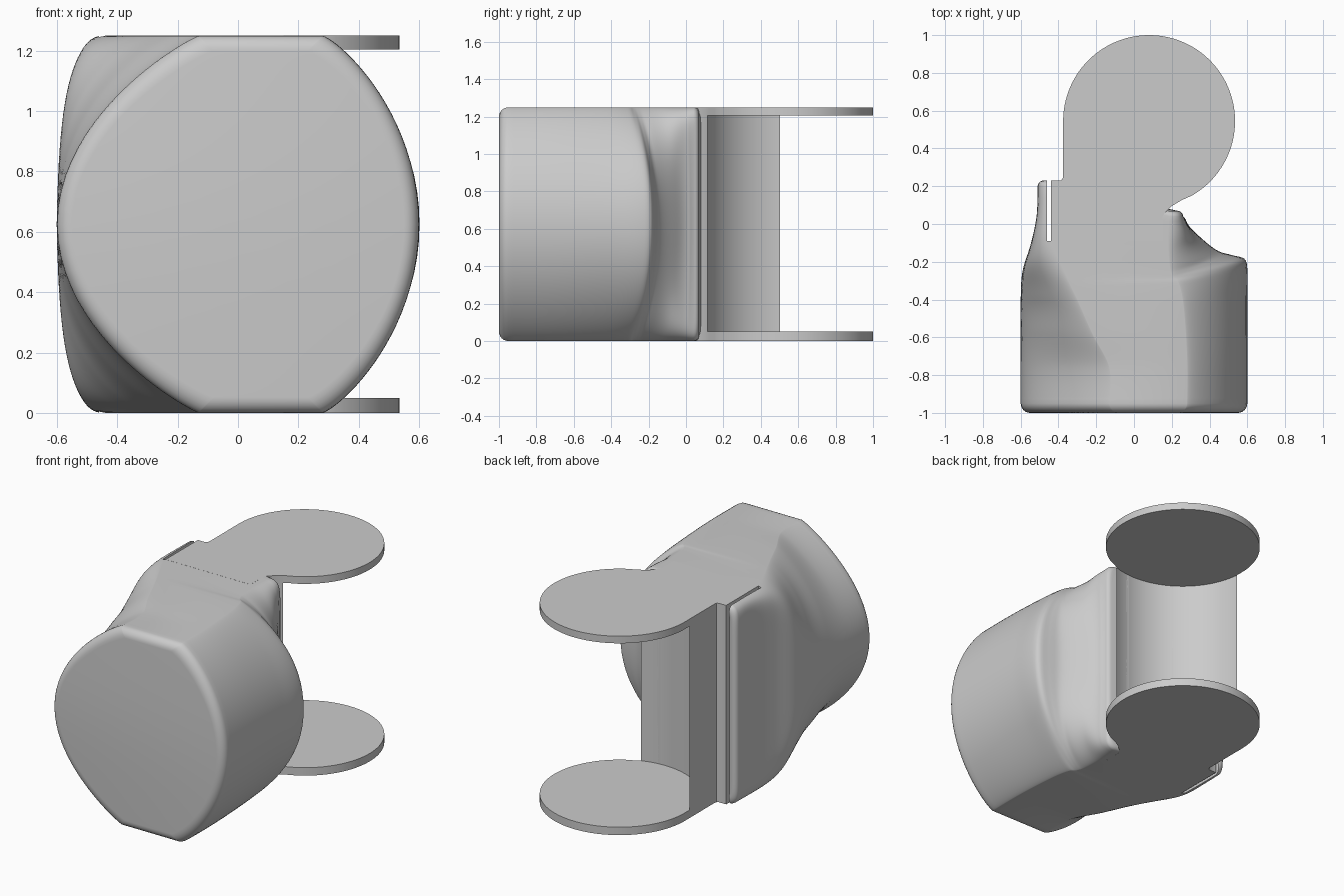
import bpy, bmesh, math
from math import sin, cos, pi

if "Cube" in bpy.data.objects:
    bpy.data.objects.remove(bpy.data.objects["Cube"])

TOP = 1.25
HINGE = (0.08, 0.545)
RAD = 0.455


def make(name, verts, faces):
    me = bpy.data.meshes.new(name)
    me.from_pydata(verts, [], faces)
    bm = bmesh.new()
    bm.from_mesh(me)
    bmesh.ops.recalc_face_normals(bm, faces=bm.faces)
    bm.to_mesh(me)
    bm.free()
    ob = bpy.data.objects.new(name, me)
    bpy.context.collection.objects.link(ob)
    return ob


def prism(name, pts, z0, z1):
    n = len(pts)
    verts = [(x, y, z) for z in (z0, z1) for x, y in pts]
    faces = [tuple(range(n)), tuple(range(n, 2 * n))]
    faces += [(i, (i + 1) % n, n + (i + 1) % n, n + i) for i in range(n)]
    return make(name, verts, faces)


def activate(ob):
    bpy.ops.object.select_all(action='DESELECT')
    ob.select_set(True)
    bpy.context.view_layer.objects.active = ob


def cut(ob, cutter):
    activate(ob)
    m = ob.modifiers.new("cut", 'BOOLEAN')
    m.operation = 'DIFFERENCE'
    m.solver = 'EXACT'
    m.object = cutter
    bpy.ops.object.modifier_apply(modifier=m.name)


def arc(r, a0, a1, n):
    return [(HINGE[0] + r * cos(math.radians(a0 + (a1 - a0) * i / n)),
             HINGE[1] + r * sin(math.radians(a0 + (a1 - a0) * i / n))) for i in range(n + 1)]


def sample(keys, s):
    # smooth interpolation of all key columns
    i = 0
    while i < len(keys) - 2 and s > keys[i + 1][0]:
        i += 1
    a, b = keys[i], keys[i + 1]
    p, q = keys[max(i - 1, 0)], keys[min(i + 2, len(keys) - 1)]
    h = b[0] - a[0]
    t = (s - a[0]) / h
    out = []
    for c in range(1, len(a)):
        m0 = (b[c] - p[c]) / (b[0] - p[0]) * h
        m1 = (q[c] - a[c]) / (q[0] - a[0]) * h
        out.append((2*t**3 - 3*t**2 + 1) * a[c] + (t**3 - 2*t**2 + t) * m0
                   + (3*t**2 - 2*t**3) * b[c] + (t**3 - t**2) * m1)
    return out


# Side curves: s, y, flat edge x, bulge, exponent, power, bow
RIGHT = [(0, -1, .28, .32, 2, .8, 0), (.3, -.7, .28, .32, 2, .8, 0),
         (.5, -.4, .26, .34, 2, .8, .02), (.6, -.24, .235, .365, 2.1, .8, .07),
         (.65, -.185, .21, .375, 2.2, .8, .1), (.7, -.165, .2, .32, 2.4, .8, .1),
         (.76, -.14, .19, .25, 3, .75, .09), (.84, -.06, .18, .16, 5, .65, .06),
         (.92, 0, .18, .105, 12, .55, .02), (1, .07, .19, .07, 20, .5, 0)]
LEFT = [(0, -1, -.13, -.47, 2, .88, 0), (.25, -.76, -.13, -.47, 2, .88, 0),
        (.4, -.58, -.22, -.38, 2.2, .85, 0), (.55, -.4, -.30, -.30, 2.8, .8, 0),
        (.68, -.25, -.37, -.22, 5, .7, 0), (.8, -.1, -.43, -.115, 12, .55, 0),
        (.9, .05, -.45, -.065, 20, .5, 0), (1, .23, -.45, -.06, 20, .5, 0)]

# Rings with rounded front and back rims: s, y shift, inset
rings = [(0, .05 * (1 - cos(a)), .05 * (1 - sin(a))) for a in [k * pi / 12 for k in range(7)]]
rings += [(.08 + .87 * k / 70, 0, 0) for k in range(71)]
rings += [(1, -.03 * (1 - cos(a)), .03 * (1 - sin(a))) for a in [k * pi / 10 for k in range(5, -1, -1)]]

HALF = 24
ts = []
for k in range(-HALF, HALF + 1):
    u = abs(k) / HALF
    ts.append(math.copysign(1 - (1 - u) ** 2.2, k))

verts, faces = [], []
N = len(ts)
for s, dy, off in rings:
    for keys, side in ((RIGHT, 1), (LEFT, -1)):
        y, xc, amp, n, p, bow = sample(keys, s)
        for t in (ts if side == 1 else ts[::-1]):
            f = max(0, 1 - abs(t) ** n) ** p
            z = .625 + (.6245 - off) * t
            verts.append((xc + amp * f - side * off, y + dy - bow * t * t, z))
M = 2 * N
for r in range(len(rings) - 1):
    for i in range(M):
        j = (i + 1) % M
        faces.append((r * M + i, r * M + j, (r + 1) * M + j, (r + 1) * M + i))
for base in (0, (len(rings) - 1) * M):
    for i in range(N - 1):
        faces.append((base + i, base + i + 1, base + M - 2 - i, base + M - 1 - i))
body = make("rounded_body", verts, faces)

# Hinge bracket: two round plates joined by a socket wall
outline = arc(RAD, 180, -60, 96)[::-1]
outline = outline + [(-.375, .25), (-.379, .237), (-.39, .23), (-.44, .23), (-.44, -.09),
                     (.15, -.09), (.15, .04), (.165, .06), (.2, .095), (.25, .125)]
bracket = prism("hinge_bracket", outline, 0, TOP)

# Socket and side slot cutters
socket = prism("socket_cutter", arc(RAD + .002, 0, 358, 179), .05, 1.205)
slot = prism("slot_cutter", [(-.46, -.09), (-.439, -.09), (-.439, .3), (-.46, .3)], -.1, 1.4)
cut(bracket, socket)
cut(body, socket)
cut(body, slot)
for c in (socket, slot):
    bpy.data.objects.remove(c, do_unlink=True)

for ob in (body, bracket):
    activate(ob)
    bpy.ops.object.shade_smooth_by_angle(angle=math.radians(35))
